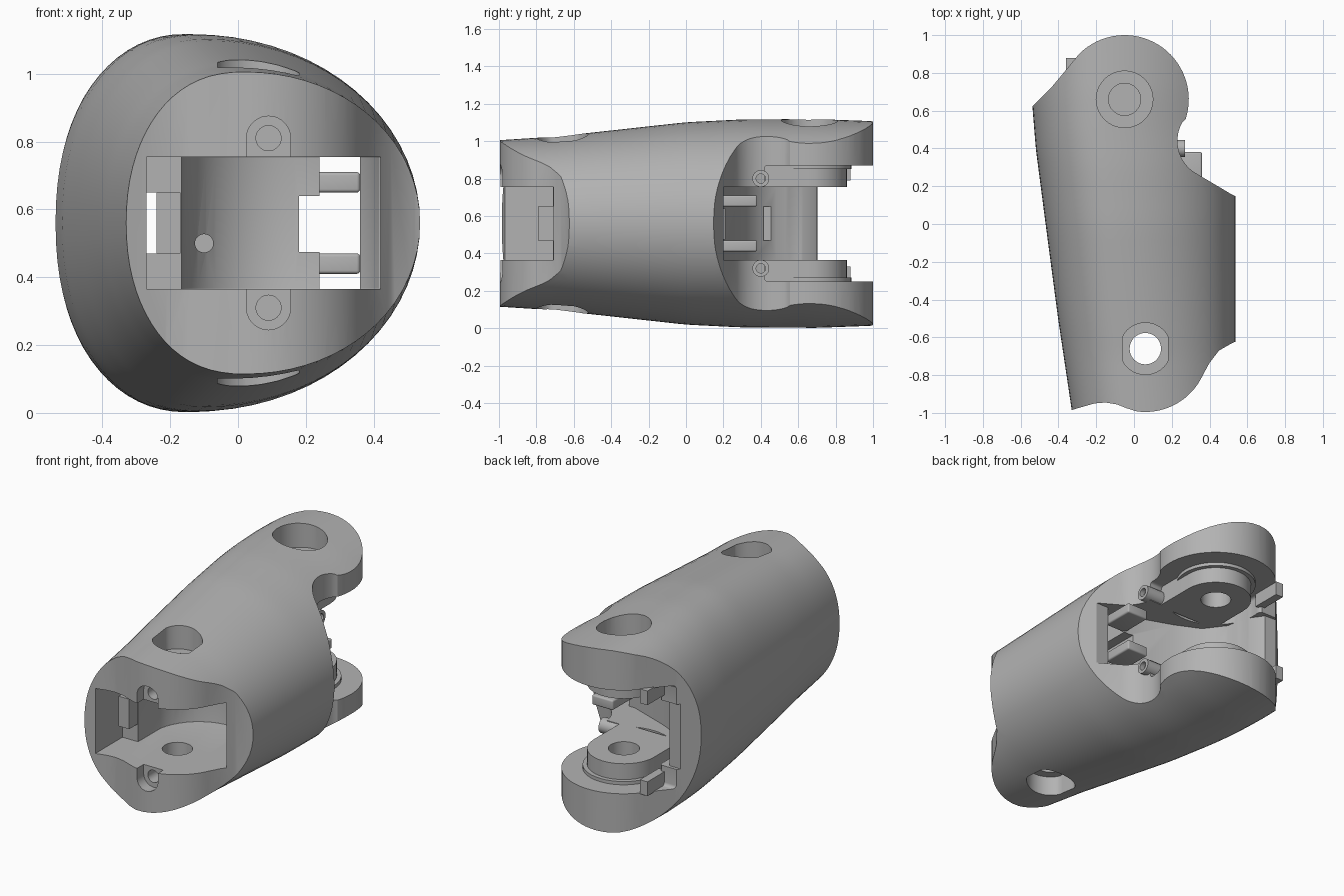
import bpy
import bmesh
from math import sin, cos, pi, radians, copysign
from mathutils import Matrix, Vector

cube = bpy.data.objects.get("Cube")
if cube:
    bpy.data.objects.remove(cube, do_unlink=True)

MID = 0.56                      # height of the plane of symmetry
BACK, FRONT = (-0.05, 0.66), (0.06, -0.66)   # pivot axes

grey = bpy.data.materials.new("plain_grey")
grey.use_nodes = True
grey.diffuse_color = (0.45, 0.45, 0.45, 1)
grey.node_tree.nodes["Principled BSDF"].inputs["Base Color"].default_value = grey.diffuse_color


def finish(name, bm):
    bmesh.ops.recalc_face_normals(bm, faces=bm.faces)
    mesh = bpy.data.meshes.new(name)
    bm.to_mesh(mesh)
    bm.free()
    mesh.materials.append(grey)
    obj = bpy.data.objects.new(name, mesh)
    bpy.context.collection.objects.link(obj)
    return obj


def apply_mod(obj, kind, **settings):
    mod = obj.modifiers.new(kind, kind)
    for key, value in settings.items():
        setattr(mod, key, value)
    bpy.context.view_layer.objects.active = obj
    bpy.ops.object.modifier_apply(modifier=mod.name)


def combine(obj, tool, operation="DIFFERENCE"):
    apply_mod(obj, "BOOLEAN", object=tool, operation=operation, solver="EXACT")
    bpy.data.objects.remove(tool, do_unlink=True)


def arc(center, r, a0, a1, n=20):
    steps = [radians(a0 + (a1 - a0) * i / n) for i in range(n + 1)]
    return [(center[0] + r * cos(a), center[1] + r * sin(a)) for a in steps]


def prism(name, outline, z0, z1, bevel=0):
    bm = bmesh.new()
    base = bm.faces.new([bm.verts.new((x, y, z0)) for x, y in outline])
    top = bmesh.ops.extrude_face_region(bm, geom=[base])["geom"]
    bmesh.ops.translate(bm, vec=(0, 0, z1 - z0),
                        verts=[v for v in top if isinstance(v, bmesh.types.BMVert)])
    obj = finish(name, bm)
    if bevel:
        apply_mod(obj, "BEVEL", width=bevel, segments=4, limit_method="ANGLE",
                  angle_limit=radians(50))
    return obj


def box(name, x, y, z, bevel=0):
    return prism(name, [(x[0], y[0]), (x[1], y[0]), (x[1], y[1]), (x[0], y[1])], *z, bevel)


def rod(name, start, end, r):
    a, b = Vector(start), Vector(end)
    bm = bmesh.new()
    turn = (b - a).to_track_quat("Z", "Y").to_matrix().to_4x4()
    bmesh.ops.create_cone(bm, cap_ends=True, segments=40, radius1=r, radius2=r,
                          depth=(b - a).length,
                          matrix=Matrix.Translation((a + b) / 2) @ turn)
    return finish(name, bm)


def both(lo, hi):
    """A height range and its mirror image."""
    return [(lo, hi), (2 * MID - hi, 2 * MID - lo)]


def blend(points, t):
    """Smoothly read a value from a short list of (position, value) pairs."""
    for (p, u), (q, v) in zip(points, points[1:]):
        if t <= q:
            return u + (v - u) * max(0, (t - p) / (q - p))
    return points[-1][1]


# Outer shell: oval sections lofted from front to back
HALF = [(-1.05, 0.442), (-0.7, 0.464), (-0.3, 0.508), (0, 0.541), (0.3, 0.556), (0.7, 0.558), (1.05, 0.545)]
LEFT = [(-1.05, -0.32), (-0.5, -0.402), (0, -0.468), (0.4, -0.52), (0.65, -0.54), (1.05, -0.55)]
APEX = [(-1.05, 0.03), (0, -0.09), (0.5, -0.15), (1.05, -0.15)]
bm = bmesh.new()
rings, SIDES = [], 72
for i in range(36):
    y = -1.05 + 2.1 * i / 35
    h, left, apex = (blend(t, y) for t in (HALF, LEFT, APEX))
    ring = []
    for k in range(SIDES):
        c, s = cos(2 * pi * k / SIDES), sin(2 * pi * k / SIDES)
        width = 0.537 - apex if c > 0 else apex - left
        power = 1 if c > 0 else 0.93
        ring.append(bm.verts.new((apex + copysign(abs(c) ** power, c) * width, y,
                                  MID + copysign(abs(s) ** power, s) * h)))
    rings.append(ring)
for a, b in zip(rings, rings[1:]):
    for k in range(SIDES):
        n = (k + 1) % SIDES
        bm.faces.new((a[k], a[n], b[n], b[k]))
bm.faces.new(rings[0])
bm.faces.new(rings[-1])
body = finish("housing", bm)

# Trim the shell to the plan outline with its rounded ends
plan = [(0.6, -0.6), (0.6, 0.12), (0.52, 0.155)]
plan += arc((0.43, 0.44), 0.2, 235, 150) + arc(BACK, 0.34, -18, 135, 32)
plan += [(-0.34, 0.84), (-0.44, 0.72), (-0.53, 0.63), (-0.65, 0.55), (-0.65, -0.985), (-0.33, -0.985),
         (-0.28, -0.97), (-0.21, -0.95), (-0.15, -0.945), (-0.09, -0.955), (-0.04, -0.975)]
plan += arc(FRONT, 0.335, 262, 335) + [(0.40, -0.735), (0.45, -0.67), (0.52, -0.63)]
combine(body, prism("plan_trim", plan, -0.3, 1.4), "INTERSECT")

# Fork slot and the deeper hollow between the arms
slot = [(-0.8, 0.72), (-0.34, 0.72)] + arc(BACK, 0.28, 170, 300) + [(0.3, 0.42), (0.8, 0.42), (0.8, 1.3), (-0.8, 1.3)]
combine(body, prism("slot_cut", slot, 0.25, 0.87, 0.03))
hollow = [(-0.8, 0.72), (-0.38, 0.7), (-0.31, 0.6), (-0.29, 0.48), (-0.2, 0.36), (-0.05, 0.29), (0.2, 0.2),
          (0.42, 0.2), (0.8, 0.2), (0.8, 1.3), (-0.8, 1.3)]
combine(body, prism("hollow_cut", hollow, 0.365, 0.755))

# Front window with its round back and side pocket
window = [(-0.17, -1.2), (0.42, -1.2), (0.42, -0.5)] + arc((0.125, -0.55), 0.295, 10, 170)
combine(body, prism("window_cut", window, 0.365, 0.755, 0.02))
combine(body, box("pocket_cut", (-0.27, -0.15), (-1.2, -0.71), (0.365, 0.755)))

# Through passages along both sides
combine(body, box("left_passage_cut", (-0.27, -0.24), (-1, 1), (0.47, 0.65)))
combine(body, box("right_passage_cut", (0.24, 0.36), (-0.7, 0.3), (0.365, 0.755)))
combine(body, box("catch_passage_cut", (0.18, 0.3), (-0.4, 0.3), (0.475, 0.64)))
combine(body, rod("wire_hole_cut", (-0.1, -0.4, 0.5), (-0.1, -0.1, 0.5), 0.027))

# Front pivot hole with flat-sided recesses above and below
combine(body, rod("front_pivot_cut", (*FRONT, -0.2), (*FRONT, 1.4), 0.083))
recess = [(min(0.18, max(-0.06, x)), y) for x, y in arc(FRONT, 0.137, 0, 351, 39)]
for z in both(0.9, 1.4):
    combine(body, prism("front_recess_cut", recess, *z))

# Back pivot recess, open on top only
combine(body, rod("back_recess_cut", (*BACK, 0.97), (*BACK, 1.4), 0.15))
combine(body, rod("back_pivot_cut", (*BACK, 0.2), (*BACK, 1.1), 0.085))

# Screw seats above and below the window
for side in (1, -1):
    z = MID + side * 0.25
    combine(body, rod("seat_cut", (0.09, -1.1, z), (0.09, -0.93, z), 0.065))
    combine(body, box("seat_cut", (0.025, 0.155), (-1.1, -0.93), sorted((z, MID + side * 0.19))))
    combine(body, rod("screw_cut", (0.09, -1, z), (0.09, -0.8, z), 0.037))

parts = [body]

# Round bosses inside the fork, running back into the body
for name, z in zip(("upper_boss", "lower_boss"), both(0.755, 0.875)):
    boss = prism(name, arc(BACK, 0.2, 0, 180) + [(-0.25, 0.4), (0.15, 0.4)], *z)
    combine(boss, rod("boss_hole", (*BACK, 0), (*BACK, 1.2), 0.085))
    parts.append(boss)
for name, z in zip(("upper_collar", "lower_collar"), both(0.85, 0.88)):
    collar = prism(name, arc(BACK, 0.225, 0, 351, 39), *z)
    combine(collar, rod("collar_hole", (*BACK, 0), (*BACK, 1.2), 0.085))
    parts.append(collar)

# Stop nubs, screw tubes and hinge lugs
for name, z in zip(("upper_nub", "lower_nub"), both(0.79, 0.875)):
    parts.append(box(name, (-0.36, -0.31), (0.70, 0.88), z))
for name, side in (("upper_tube", 1), ("lower_tube", -1)):
    z = MID + side * 0.24
    tube = rod(name, (0.1, 0.4, z), (0.27, 0.4, z), 0.045)
    combine(tube, rod("tube_hole", (0.17, 0.4, z), (0.4, 0.4, z), 0.025))
    parts.append(tube)
for name, z in zip(("upper_lug", "lower_lug"), both(0.65, 0.71)):
    parts.append(box(name, (0.22, 0.36), (0.18, 0.38), z, 0.01))
parts.append(box("pocket_block", (-0.24, -0.17), (-0.79, -0.69), (0.47, 0.65)))

# Smooth shading with sharp edges kept
bpy.ops.object.select_all(action="DESELECT")
for part in parts:
    part.select_set(True)
bpy.context.view_layer.objects.active = body
bpy.ops.object.shade_smooth_by_angle(angle=radians(30))
